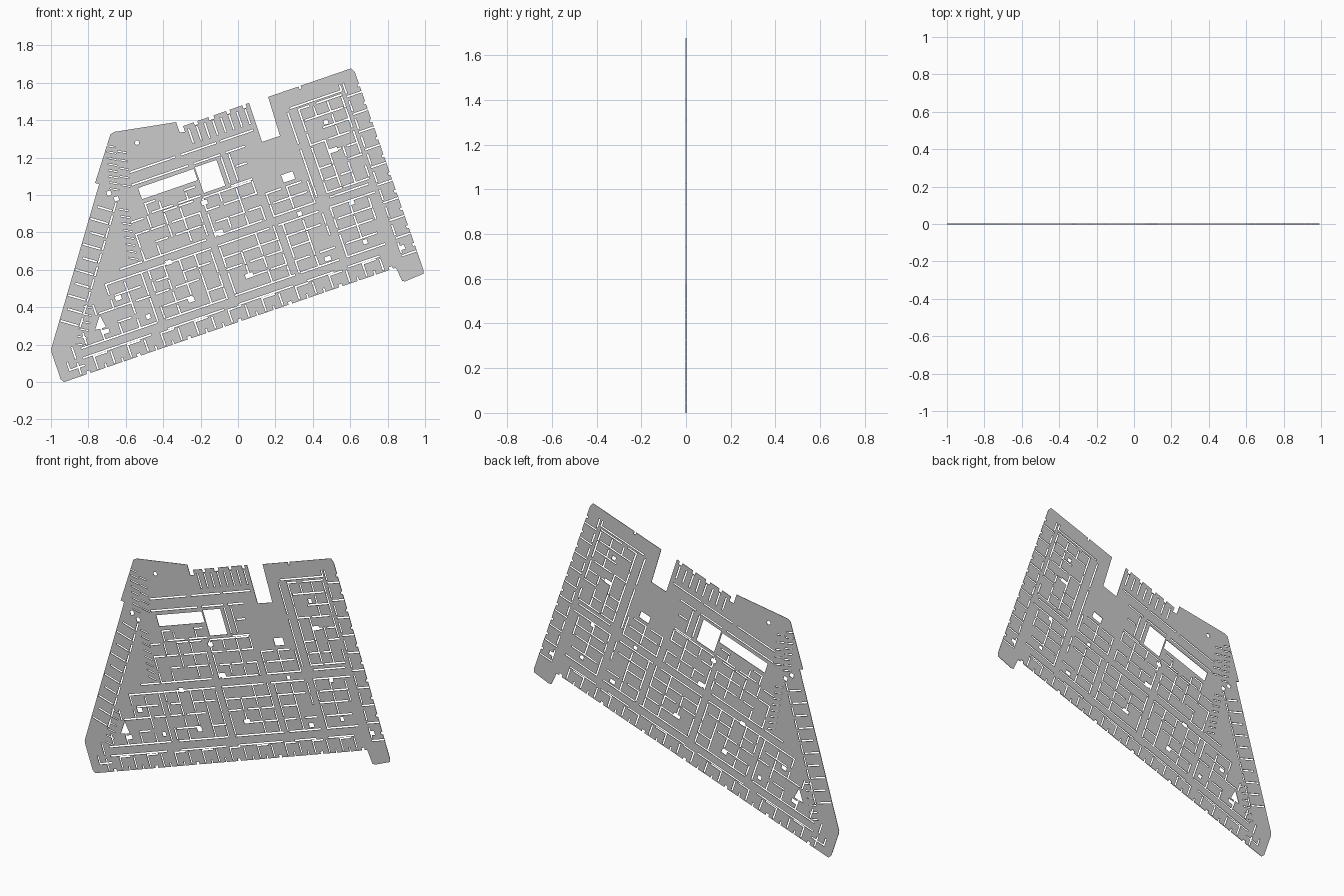
import bpy, math, random
from mathutils import Vector
from mathutils.geometry import delaunay_2d_cdt

random.seed(7)
ANG = math.radians(19)
C, S = math.cos(ANG), math.sin(ANG)
WALL = 0.009
polys = []


def pix(px, pz):
    """Front-view position -> plan coordinates (u along the long edge, v across it)."""
    x, z = px + 0.93, pz
    return (x * C + z * S, -x * S + z * C)


def slit(u0, v0, u1, v1, w=WALL):
    d = Vector((u1 - u0, v1 - v0)).normalized() * w / 2
    n = Vector((-d.y, d.x))
    a, b = Vector((u0, v0)) - d, Vector((u1, v1)) + d
    polys.append([a - n, b - n, b + n, a + n])


def hole(u0, v0, u1, v1):
    polys.append([Vector(p) for p in ((u0, v0), (u1, v0), (u1, v1), (u0, v1))])


def steps(a, b, n):
    return [a + (b - a) * i / n for i in range(n + 1)]


def rooms(us, vs, skip=0.15):
    """Grid of wall slits with a door gap left in every segment."""
    def seg(p, q):
        if min(p[0], q[0]) < 0.706 * (min(p[1], q[1]) - 0.189) + 0.20 or random.random() < skip:
            return
        f = random.choice((0.7, 0.8, 0.9))
        if random.random() < 0.5:
            p, q = q, p
        slit(p[0], p[1], p[0] + (q[0] - p[0]) * f, p[1] + (q[1] - p[1]) * f)
    for v in vs:
        for a, b in zip(us, us[1:]):
            seg((a, v), (b, v))
    for u in us:
        for a, b in zip(vs, vs[1:]):
            seg((u, a), (u, b))


# plate outline
outline = [(0, 0), (1.877, 0), (1.885, -.078), (1.90, -.085), (2.005, -.078), (2.012, -.06),
           (2.01, 1.06), (1.998, 1.086), (1.528, 1.086), (1.52, .868), (1.419, .869),
           (1.421, 1.089), (1.047, 1.087), (1.047, 1.055), (1.019, 1.06), (1.019, 1.119),
           (.69, 1.177), (.666, 1.172), (.503, .952), (.522, .94), (-.008, .189), (-.012, .17), (-.012, .02)]
polys.append([Vector(p) for p in outline])

# large openings and courtyards
hole(.712, .788, 1.026, .852)
hole(1.035, .712, 1.157, .858)
hole(1.457, .625, 1.522, .668)
polys.append([Vector(p) for p in ((.247, .209), (.308, .205), (.297, .275))])
u, v = pix(-.54, 1.28)
polys.append([Vector((u + .012 * math.cos(i * math.pi / 6), v + .012 * math.sin(i * math.pi / 6)))
              for i in range(12)])

# small shafts
for x, z in [(-.37, .64), (-.48, .35), (-.25, .44), (.06, .57), (.68, .75), (.47, 1.39), (.51, 1.24),
             (.61, .96), (-.64, .45), (-.71, .27), (.33, .90), (-.10, .80), (-.65, .98), (-.69, 1.01),
             (.88, .72), (-.18, .96), (.48, .66)]:
    u, v = pix(x, z)
    w = random.choice((.012, .017, .022))
    hole(u - w, v - .012, u + w, v + .012)

# perimeter rooms and edge notches along the long lower side
for i in range(19):
    u = .10 + i * .095
    slit(u, .012, u, .07)
    if i % 2:
        slit(u, .078, u + .07, .078)
    if i % 3 == 0:
        hole(u + .03, -.01, u + .05, .015)
    else:
        slit(u + .045, -.01, u + .045, .018)

# long corridor walls
for u0, u1 in ((.12, .55), (.60, .96), (1.0, 1.35), (1.39, 1.58), (1.62, 1.84)):
    slit(u0 + .02, .088, u1 - .03, .088)
    slit(u0 + .03, .14, u1, .14)
for u0, u1 in ((.46, .62), (.67, .97), (1.03, 1.30), (1.36, 1.58), (1.65, 1.90)):
    slit(u0, .42, u1, .42)
    slit(u0 + .02, .472, u1 - .02, .472)

# main room blocks between the cross corridors
low = [.14, .21, .285, .35, .42]
for a, b, n in ((.18, .58, 4), (.62, .97, 4), (1.02, 1.33, 3), (1.38, 1.60, 2), (1.65, 1.86, 2)):
    rooms(steps(a, b, n), low)
rooms(steps(.62, .98, 4), [.472, .55, .62, .69])
rooms(steps(1.02, 1.30, 3), [.472, .545, .62, .69])
rooms(steps(1.35, 1.58, 2), [.472, .54, .60])
rooms(steps(1.66, 1.90, 3), steps(.50, .97, 7), .18)
rooms(steps(.72, 1.02, 4), [.705, .76], .3)

# right side rooms and wall
for v in steps(.05, .95, 9):
    slit(1.93, v, 2.005, v)
    slit(1.93, v + .02, 1.93, v + .07)
    hole(2.0, v + .03, 2.02, v + .045)
slit(1.60, .50, 1.60, .76)
slit(1.60, .80, 1.60, .97)
slit(1.62, .99, 1.91, .99)
slit(1.91, .99, 1.91, 1.02)

# upper hall walls and top rooms
for v, ends in ((.945, ((.70, .95), (.99, 1.18), (1.21, 1.39))), (.878, ((.69, 1.0), (1.04, 1.18), (1.22, 1.32)))):
    for a, b in ends:
        slit(a, v, b, v)
for i, u in enumerate(steps(1.07, 1.39, 7)):
    slit(u, .985, u, 1.06)
    if i % 2:
        hole(u - .008, 1.07, u + .012, 1.1)
for u in (1.185, 1.23):
    slit(u, .72, u, .86)
slit(1.19, .70, 1.30, .70)
slit(1.25, .79, 1.30, .79)
for u in (1.19, 1.70):
    hole(u, 1.07, u + .012, 1.1)

# slanted rooms along the left side
for i, t in enumerate(steps(.16, .80, 9)):
    u, v = -.008 + .577 * t, .189 + .817 * t
    a = .03 if i % 2 else .01
    slit(u + .817 * a, v - .577 * a, u + .817 * .10, v - .577 * .10)
    u, v = u + .817 * .115, v - .577 * .115
    slit(u, v, u + .577 * .045, v + .817 * .045)

# louvre stairs: short stacked slits
for x0, z0, x1, z1, n in ((-.68, 1.26, -.66, 1.03, 7), (-.62, 1.23, -.60, 1.05, 4), (-.61, .92, -.56, .66, 7),
                          (-.84, .20, -.80, .40, 5)):
    for x, z in zip(steps(x0, x1, n), steps(z0, z1, n)):
        slit(*pix(x - .022, z + .004), *pix(x + .022, z - .004), .006)

# lower left corner walls
slit(.05, .05, .13, .05)
slit(.05, .05, .05, .09)
slit(.10, .10, .10, .16)

# merge everything into one flat region: inside the outline, outside every cut
verts, faces = [], []
for p in polys:
    faces.append(list(range(len(verts), len(verts) + len(p))))
    verts += p
res = delaunay_2d_cdt(verts, [], faces, 0, 1e-5)
tris = [f for f, o in zip(res[2], res[5]) if list(o) == [0]]
mesh = bpy.data.meshes.new("floor_plate")
mesh.from_pydata([(-.93 + p.x * C - p.y * S, 0, p.x * S + p.y * C) for p in res[0]], [], tris)
plate = bpy.data.objects.new("floor_plate", mesh)
bpy.context.collection.objects.link(plate)

# drop unused points, join coplanar triangles, give a thin thickness
import bmesh
bm = bmesh.new()
bm.from_mesh(mesh)
bmesh.ops.delete(bm, geom=[q for q in bm.verts if not q.link_faces], context='VERTS')
bm.to_mesh(mesh)
bm.free()
mod = plate.modifiers.new("thickness", 'SOLIDIFY')
mod.thickness, mod.offset = .003, 0
